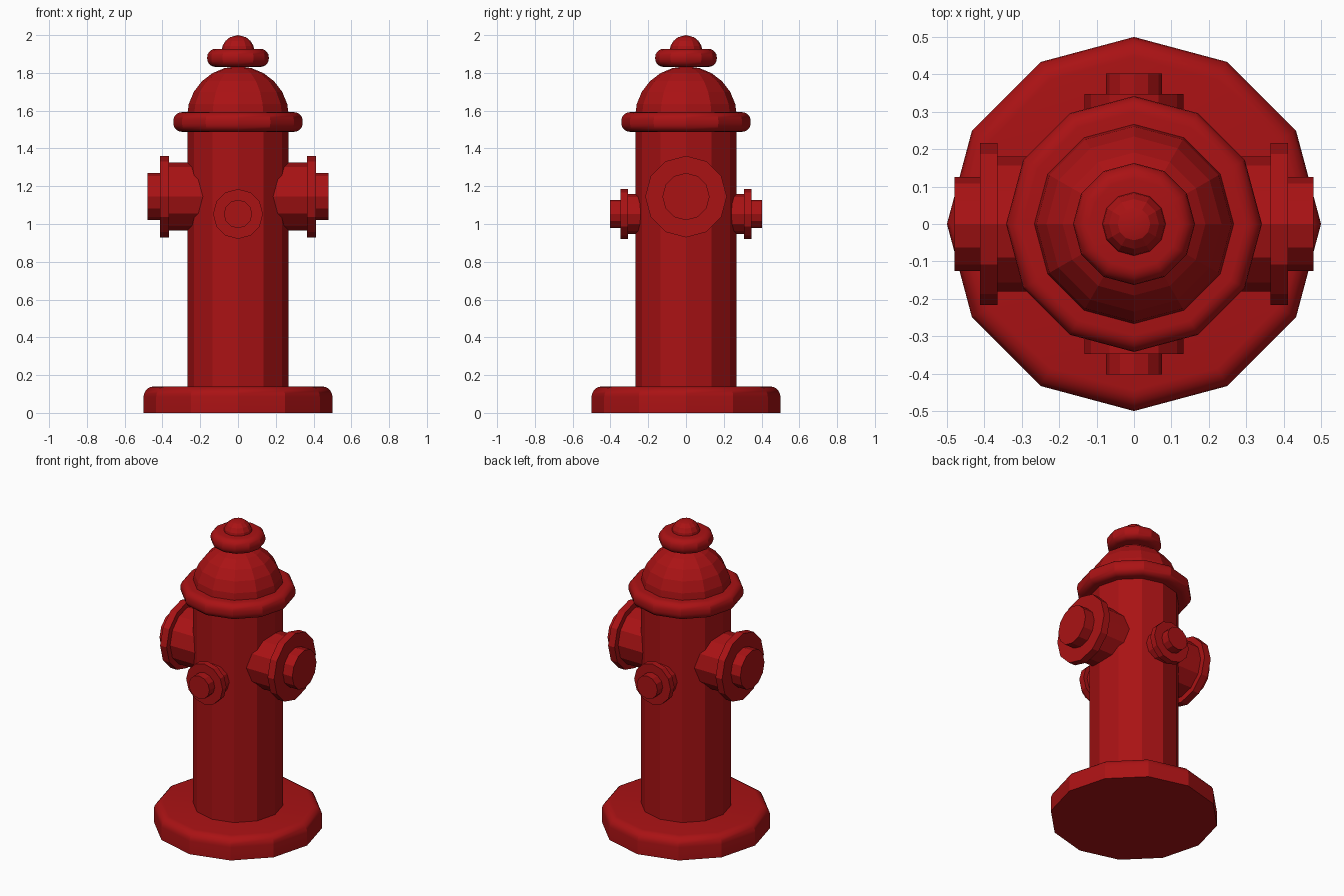
import bpy, bmesh
from math import sin, cos, pi, radians
from mathutils import Matrix

if "Cube" in bpy.data.objects:
    bpy.data.objects.remove(bpy.data.objects["Cube"])

SIDES = 12
red = bpy.data.materials.new("red_paint")
red.diffuse_color = (0.4, 0.006, 0.007, 1)
red.use_nodes = True
red.node_tree.nodes["Principled BSDF"].inputs["Base Color"].default_value = red.diffuse_color


def lathe(name, profile, axis_turn=None, smooth=25):
    """Revolve (radius, height) points around z, close both ends, then orient."""
    bm = bmesh.new()
    rings = []
    for r, z in profile:
        if r < 1e-5:
            rings.append([bm.verts.new((0, 0, z))])
        else:
            rings.append([bm.verts.new((r * cos(2 * pi * i / SIDES), r * sin(2 * pi * i / SIDES), z))
                          for i in range(SIDES)])
    for a, b in zip(rings, rings[1:]):
        for i in range(SIDES):
            j = (i + 1) % SIDES
            if len(b) == 1:
                bm.faces.new((a[i], a[j], b[0]))
            else:
                bm.faces.new((a[i], a[j], b[j], b[i]))
    for ring in (rings[0], rings[-1]):
        if len(ring) > 1:
            bm.faces.new(ring)
    bmesh.ops.recalc_face_normals(bm, faces=bm.faces)
    if axis_turn:
        bm.transform(axis_turn)
    me = bpy.data.meshes.new(name)
    bm.to_mesh(me)
    bm.free()
    me.materials.append(red)
    ob = bpy.data.objects.new(name, me)
    bpy.context.collection.objects.link(ob)
    bpy.ops.object.select_all(action='DESELECT')
    ob.select_set(True)
    bpy.context.view_layer.objects.active = ob
    bpy.ops.object.shade_smooth_by_angle(angle=radians(smooth))
    return ob


def arc(cr, cz, rad, a0, a1, n):
    """Profile points along an arc, angles in degrees from horizontal."""
    return [(cr + rad * cos(radians(a0 + (a1 - a0) * k / n)),
             cz + rad * sin(radians(a0 + (a1 - a0) * k / n))) for k in range(n + 1)]


def round_disc(name, r, z0, z1, b):
    return lathe(name, arc(r - b, z0 + b, b, -90, 0, 5) + arc(r - b, z1 - b, b, 0, 90, 5))


# base plate and barrel
lathe("base_plate", [(0.5, 0)] + arc(0.445, 0.085, 0.055, 0, 90, 5))
lathe("barrel", [(0.268, 0.1), (0.268, 1.55)])

# bonnet: collar, dome, cap ring, top knob
round_disc("bonnet_collar", 0.342, 1.488, 1.592, 0.044)
lathe("bonnet_dome", [(0.27, 1.54)] + arc(0, 1.565, 0.27, 0, 75, 5) + [(0, 1.835)], smooth=10)
round_disc("cap_ring", 0.163, 1.832, 1.927, 0.043)
lathe("top_knob", [(0.087, 1.89)] + arc(0, 1.913, 0.087, 0, 60, 3) + [(0, 2.0)], smooth=10)


# outlets: stepped neck, flange and nut
def outlet(name, z, angle, parts):
    turn = (Matrix.Translation((0, 0, z)) @ Matrix.Rotation(radians(angle), 4, 'Z')
            @ Matrix.Rotation(pi / 2, 4, 'Y'))
    for part, r, d0, d1 in parts:
        lathe(f"{name}_{part}", [(r, d0), (r, d1)], turn)


large = [("neck", 0.18, 0.1, 0.38), ("flange", 0.216, 0.365, 0.412), ("nut", 0.125, 0.40, 0.48)]
small = [("neck", 0.105, 0.1, 0.32), ("flange", 0.132, 0.307, 0.347), ("nut", 0.075, 0.34, 0.402)]
outlet("right_outlet", 1.145, 0, large)
outlet("left_outlet", 1.145, 180, large)
outlet("back_outlet", 1.053, 90, small)
outlet("front_outlet", 1.053, -90, small)
